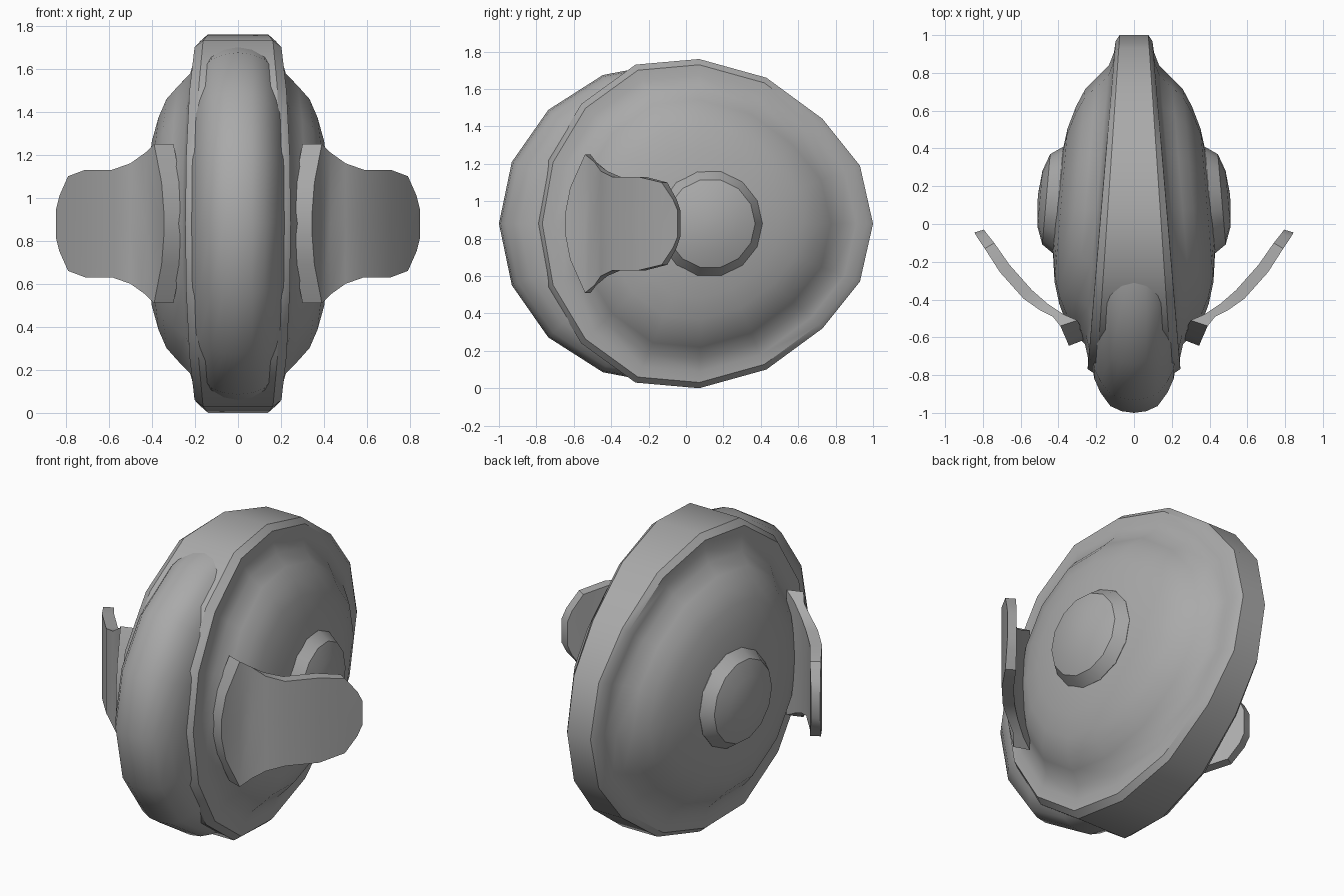
import bpy, bmesh, math
from mathutils import Matrix, Vector

cube = bpy.data.objects.get("Cube")
if cube:
    bpy.data.objects.remove(cube, do_unlink=True)

grey = bpy.data.materials.new("plain_grey")
grey.use_nodes = True
grey.diffuse_color = (0.4, 0.4, 0.4, 1)
grey.node_tree.nodes["Principled BSDF"].inputs["Base Color"].default_value = (0.4, 0.4, 0.4, 1)

MID = 0.88  # height of the centre line


def loft(name, rings, angle=35, matrix=None):
    """Skin equal closed rings and cap both ends."""
    bm = bmesh.new()
    loops = [[bm.verts.new(p) for p in ring] for ring in rings]
    n = len(loops[0])
    for a, b in zip(loops, loops[1:]):
        for i in range(n):
            j = (i + 1) % n
            bm.faces.new((a[i], a[j], b[j], b[i]))
    bm.faces.new(loops[0])
    bm.faces.new(loops[-1])
    if matrix:
        bm.transform(matrix)
    bmesh.ops.recalc_face_normals(bm, faces=bm.faces)
    mesh = bpy.data.meshes.new(name)
    bm.to_mesh(mesh)
    bm.free()
    mesh.materials.append(grey)
    obj = bpy.data.objects.new(name, mesh)
    bpy.context.collection.objects.link(obj)
    bpy.ops.object.select_all(action="DESELECT")
    obj.select_set(True)
    bpy.context.view_layer.objects.active = obj
    bpy.ops.object.shade_smooth_by_angle(angle=math.radians(angle))
    return obj


def both_ways(half):
    """Mirror a list of (x, value) rings to the other side."""
    return half + [(-x, v) for x, v in reversed(half)]


# Main body: wedge-shaped wheel with domed sides
upper = [(1, 0), (0.93, 0.31), (0.73, 0.56), (0.43, 0.78), (0.07, 0.88),
         (-0.27, 0.85), (-0.56, 0.64), (-0.74, 0.34), (-0.8, 0)]
outline = upper + [(y, -z) for y, z in reversed(upper[1:-1])]


def half_width(y):
    return 0.18 - 0.085 * y


dome = [(0.05, 0.25), (0.25, 0.24), (0.45, 0.215), (0.58, 0.18), (0.68, 0.14),
        (0.75, 0.085), (0.82, 0.025), (0.9, 0.003), (0.965, 0)]
side = []
for f, bulge in dome:
    ring = []
    for y, z in outline:
        yy = 0.1 + (y - 0.1) * f
        ring.append((half_width(yy) + bulge, yy, MID + z * f))
    side.append(ring)
side.append([(0.8 * half_width(y), y, MID + z) for y, z in outline])
other = [[(-x, y, z) for x, y, z in ring] for ring in reversed(side)]
loft("body", side + other)

# Front bumper: rounded wheel pushed forward out of the rim
tread = [(0.22, 0.4), (0.228, 0.68), (0.21, 0.8), (0.178, 0.88),
         (0.125, 0.96), (0.065, 0.99)]
profile = both_ways(tread)
profile.insert(len(tread), (0, 1))
rings = []
for x, f in profile:
    turn = [math.tau * k / 16 for k in range(16)]
    rings.append([(x, -0.1 + 0.9 * f * math.cos(t), MID + 0.86 * f * math.sin(t))
                  for t in turn])
loft("front_bumper", rings, 50)

# Side hubs and curved fins, one of each per side
hub = [(-0.08, 0.285), (0, 0.285), (0.065, 0.24), (0.098, 0.15), (0.11, 0.03)]
fin = [  # outer x, y, inner x, y, half height
    (0.845, -0.045, 0.795, -0.03, 0.07),
    (0.83, -0.07, 0.78, -0.05, 0.13),
    (0.79, -0.13, 0.74, -0.1, 0.22),
    (0.71, -0.255, 0.66, -0.215, 0.25),
    (0.585, -0.395, 0.54, -0.35, 0.25),
    (0.5, -0.455, 0.46, -0.42, 0.28),
    (0.43, -0.49, 0.37, -0.48, 0.33),
    (0.39, -0.54, 0.3, -0.51, 0.37),
    (0.355, -0.62, 0.265, -0.58, 0.19),
    (0.345, -0.645, 0.255, -0.61, 0.06),
]
for label, s in (("left", 1), ("right", -1)):
    flip = Matrix.Diagonal((s, 1, 1, 1))
    place = (flip @ Matrix.Translation(Vector((0.4, 0.125, MID)))
             @ Matrix.Rotation(math.radians(5), 4, "Z"))
    rings = [[(x, r * math.cos(math.tau * k / 14), r * math.sin(math.tau * k / 14))
              for k in range(14)] for x, r in hub]
    loft(label + "_hub", rings, 27, place)
    rings = [[(a, b, MID + h), (a, b, MID), (a, b, MID - h),
              (c, d, MID - h), (c, d, MID), (c, d, MID + h)]
             for a, b, c, d, h in fin]
    loft(label + "_fin", rings, 35, flip)
